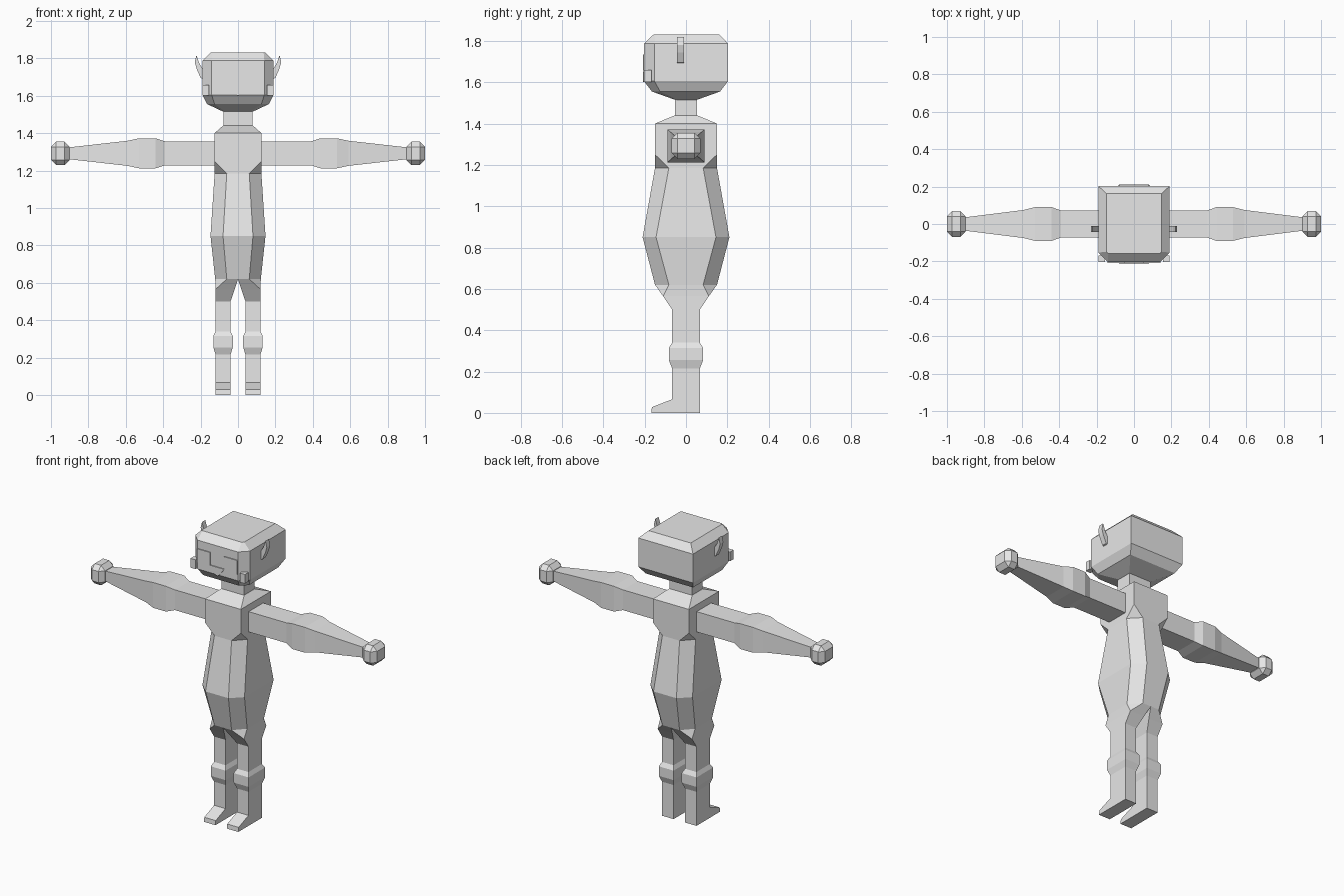
import bpy, bmesh

if "Cube" in bpy.data.objects:
    bpy.data.objects.remove(bpy.data.objects["Cube"])

mat = bpy.data.materials.new("plain grey")
mat.diffuse_color = (0.8, 0.8, 0.8, 1)
mat.use_nodes = True
mat.node_tree.nodes["Principled BSDF"].inputs["Base Color"].default_value = mat.diffuse_color


def finish(name, bm, mirror=False):
    bmesh.ops.remove_doubles(bm, verts=bm.verts, dist=0.0005)
    bmesh.ops.recalc_face_normals(bm, faces=bm.faces)
    me = bpy.data.meshes.new(name)
    bm.to_mesh(me)
    bm.free()
    me.materials.append(mat)
    ob = bpy.data.objects.new(name, me)
    bpy.context.collection.objects.link(ob)
    if mirror:
        ob.modifiers.new("mirror", 'MIRROR').merge_threshold = 0.001
    return ob


def loft(name, rings, mirror=False, open_middle=False):
    """Skin closed rings that share a point count, with end caps."""
    bm = bmesh.new()
    vs = [[bm.verts.new(p) for p in r] for r in rings]
    n = len(vs[0])
    for a, b in zip(vs, vs[1:]):
        for i in range(n):
            j = (i + 1) % n
            quad = (a[i], a[j], b[j], b[i])
            if open_middle and all(abs(v.co.x) < 1e-4 for v in quad):
                continue
            bm.faces.new(quad)
    bm.faces.new(vs[0])
    bm.faces.new(vs[-1])
    return finish(name, bm, mirror)


def plate(name, pts, y0, y1, mirror=False):
    """Extrude an x-z outline between two depths."""
    return loft(name, [[(x, y, z) for x, z in pts] for y in (y0, y1)], mirror)


def rect(x0, x1, z0, z1):
    return [(x0, z0), (x1, z0), (x1, z1), (x0, z1)]


# Body and legs: half rings of inner x, facet x, outer x, depth, side facet depth, height
def body_ring(xi, a, xo, yd, b, z):
    return [(xi, -yd, z), (a, -yd, z), (xo, -b, z),
            (xo, b, z), (a, yd, z), (xi, yd, z)]


loft("body_and_legs", [body_ring(*r) for r in (
    (0, .08, .08, .053, .053, 1.44),
    (0, .125, .125, .15, .15, 1.40),
    (0, .125, .125, .15, .15, 1.25),
    (0, .06, .125, .15, .083, 1.185),
    (0, .08, .147, .21, .145, .85),
    (0, .06, .122, .15, .083, .62),
    (.018, .12, .12, .111, .111, .565),
    (.04, .12, .12, .067, .067, .50),
    (.04, .12, .12, .067, .067, .34),
    (.028, .132, .132, .083, .083, .315),
    (.028, .132, .132, .083, .083, .255),
    (.04, .12, .12, .067, .067, .215),
    (.04, .12, .12, .067, .067, 0))], mirror=True, open_middle=True)

# Feet: wedge toes in front of the legs
loft("foot", [[(x, -.06, 0), (x, -.168, 0), (x, -.165, .028),
               (x, -.067, .066), (x, -.06, .066)] for x in (.04, .12)], mirror=True)

# Neck
loft("neck", [[(-.078, -.053, z), (.078, -.053, z), (.078, .053, z), (-.078, .053, z)]
              for z in (1.43, 1.53)])


# Head: rings with cut front corners
def head_ring(x, yf, yb, c, z):
    return [(-x + c, -yf, z), (x - c, -yf, z), (x, -yf + c, z),
            (x, yb, z), (-x, yb, z), (-x, -yf + c, z)]


loft("head", [head_ring(*r) for r in (
    (.08, .053, .053, .01, 1.515),
    (.165, .165, .165, .04, 1.555),
    (.191, .203, .203, .05, 1.605),
    (.191, .203, .203, .05, 1.787),
    (.147, .158, .163, .01, 1.83))])

# Face details
plate("eye", rect(.05, .141, 1.648, 1.735), -.209, -.2, mirror=True)
plate("nose", [(-.05, 1.655), (-.012, 1.606), (0, 1.60), (.012, 1.606), (.05, 1.655)],
      -.209, -.2)
plate("cheek", rect(.155, .19, 1.60, 1.658), -.203, -.168, mirror=True)

# Pointed ears
plate("ear", [(.185, 1.69), (.2, 1.695), (.222, 1.745), (.231, 1.78), (.222, 1.818),
              (.208, 1.775), (.19, 1.745)], -.043, -.01, mirror=True)

# Arms: square sections of x, half depth, half height
loft("arm", [[(x, -y, 1.292 - h), (x, y, 1.292 - h), (x, y, 1.292 + h), (x, -y, 1.292 + h)]
             for x, y, h in ((.11, .072, .064), (.39, .072, .064), (.44, .09, .08),
                             (.53, .09, .08), (.59, .075, .067), (.91, .035, .031))],
     mirror=True)

# Hands: bevelled blocks
bm = bmesh.new()
bmesh.ops.create_cube(bm, size=1)
for v in bm.verts:
    v.co = (.95 + v.co.x * .1, v.co.y * .138, 1.292 + v.co.z * .126)
bmesh.ops.bevel(bm, geom=bm.edges[:], offset=.028, segments=1, affect='EDGES')
finish("hand", bm, mirror=True)
